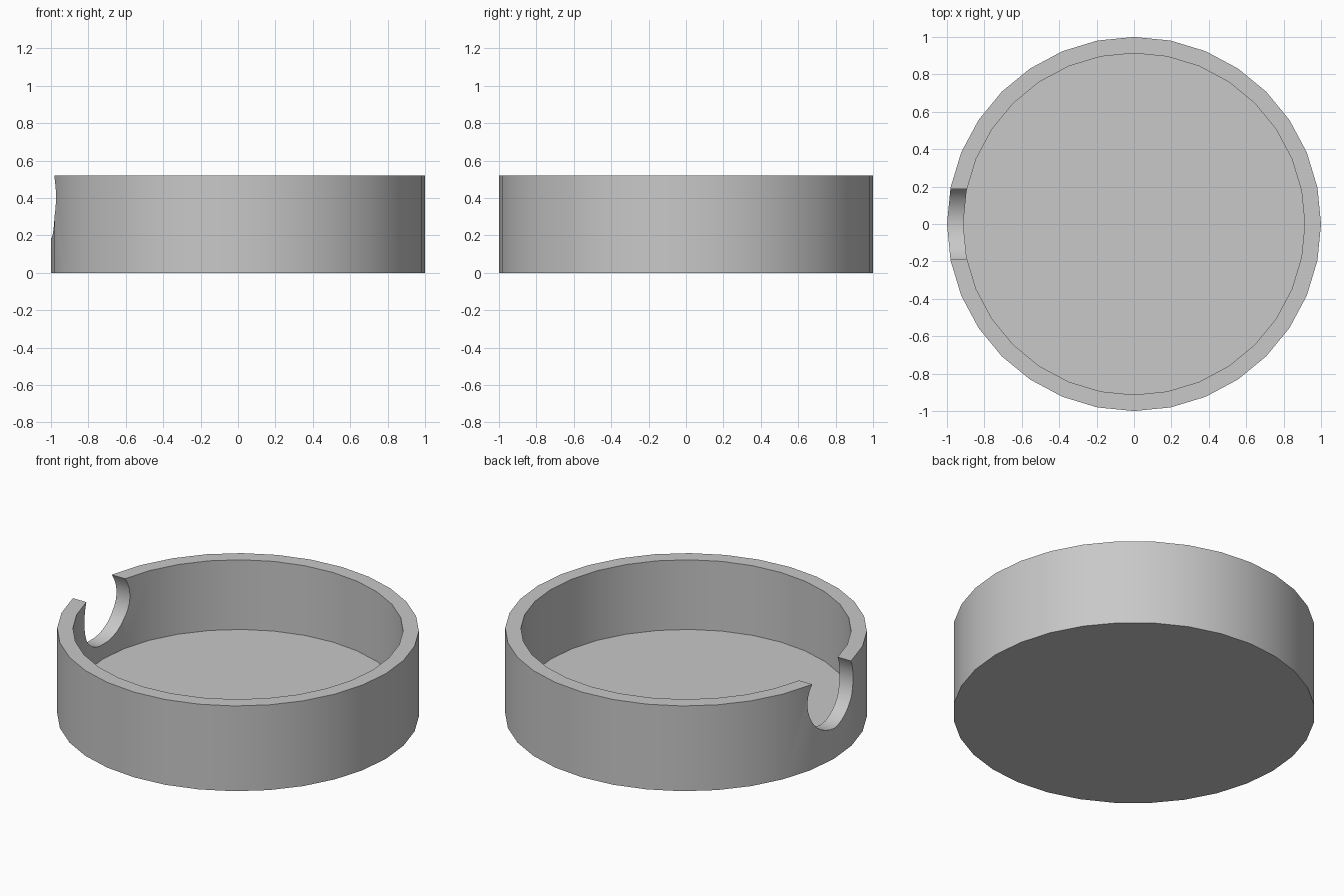
import bpy
import math

if "Cube" in bpy.data.objects:
    bpy.data.objects.remove(bpy.data.objects["Cube"], do_unlink=True)

SIDES = 32
HEIGHT = 0.52
FLOOR = 0.095
INNER = 0.913

grey = bpy.data.materials.new("plain_grey")
grey.use_nodes = True
colour = (0.58, 0.58, 0.58, 1)
grey.diffuse_color = colour
grey.node_tree.nodes["Principled BSDF"].inputs["Base Color"].default_value = colour


def cylinder(name, radius, depth, location, rotation=(0, 0, 0)):
    bpy.ops.mesh.primitive_cylinder_add(vertices=SIDES, radius=radius, depth=depth,
                                        location=location, rotation=rotation)
    obj = bpy.context.object
    obj.name = name
    obj.data.materials.append(grey)
    return obj


def cut(target, cutter):
    """Subtract the cutter from the target and remove it."""
    cutter.hide_render = True
    mod = target.modifiers.new(cutter.name, "BOOLEAN")
    mod.operation = "DIFFERENCE"
    mod.solver = "EXACT"
    mod.object = cutter
    bpy.context.view_layer.objects.active = target
    bpy.ops.object.modifier_apply(modifier=mod.name)
    bpy.data.objects.remove(cutter, do_unlink=True)


# Round tray body
tray = cylinder("round_tray", 1, HEIGHT, (0, 0, HEIGHT / 2))

# Hollow above the floor
cut(tray, cylinder("hollow_cutter", INNER, 1, (0, 0, FLOOR + 0.5)))

# Round notch through the wall on the right side
cut(tray, cylinder("notch_cutter", 0.22, 0.6, (-1, 0, 0.405), (0, math.pi / 2, 0)))

# Smooth walls with crisp rims
bpy.ops.object.select_all(action="DESELECT")
tray.select_set(True)
bpy.context.view_layer.objects.active = tray
bpy.ops.object.shade_smooth_by_angle(angle=math.radians(30))
